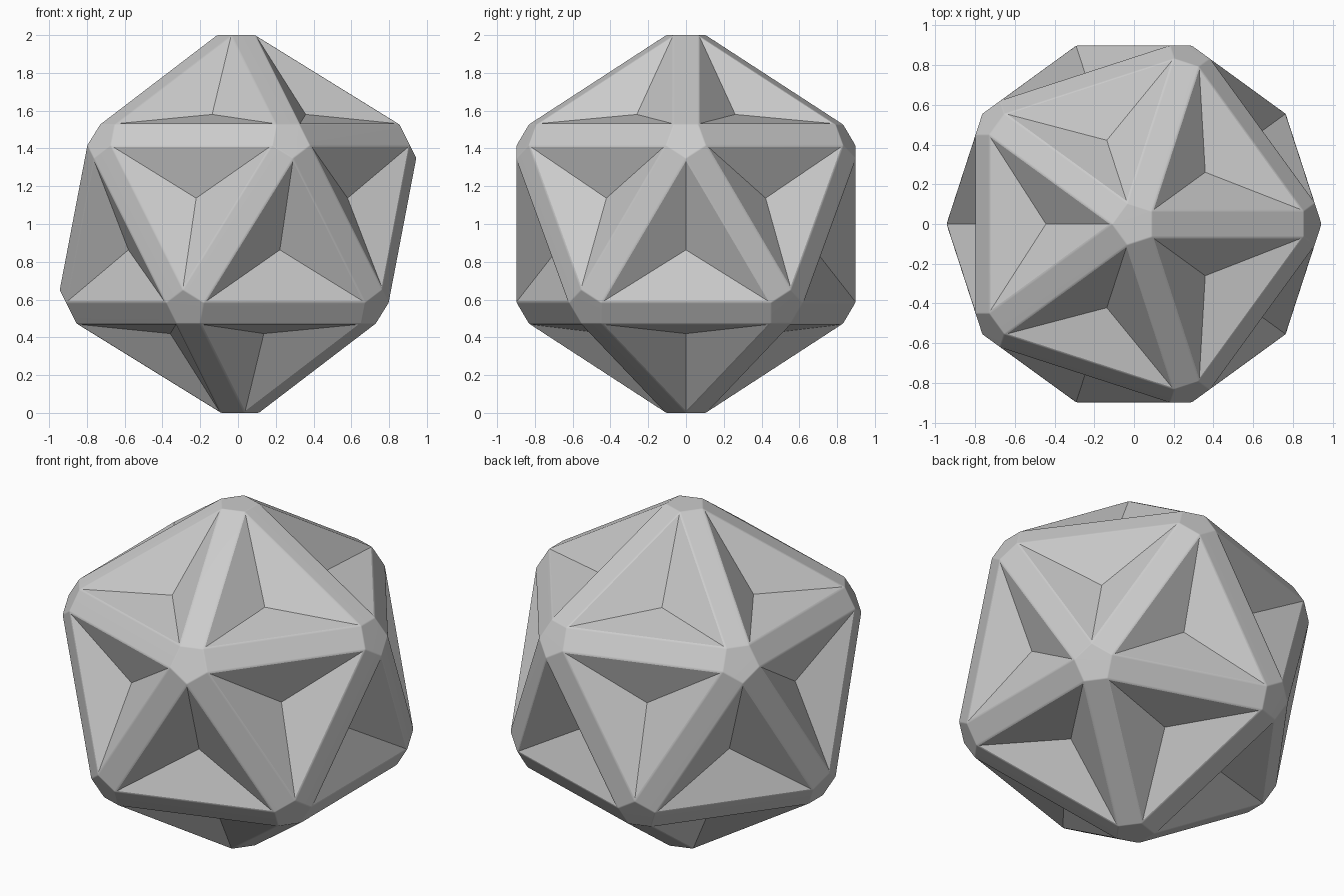
import bpy, bmesh, math
from mathutils import Matrix

if "Cube" in bpy.data.objects:
    bpy.data.objects.remove(bpy.data.objects["Cube"])

CORNER_R = 0.11    # radius of the pentagon at each corner
SOFT = 0.005       # tiny rounding of the frame edges
RIM = 0.006        # narrow rim around each pit
PIT = 0.73         # distance of pit bottoms from the centre

# Base icosahedron, turned so an upper-ring corner points to +x
ico = bmesh.new()
bmesh.ops.create_icosphere(ico, subdivisions=1, radius=1.0)
ring = next(v for v in ico.verts if 0.2 < v.co.z < 0.8)
turn = Matrix.Rotation(-math.atan2(ring.co.y, ring.co.x), 3, 'Z')
bmesh.ops.rotate(ico, verts=ico.verts[:], matrix=turn)

# Frame: a flat pentagon at every corner, joined by strips and triangles
bm = bmesh.new()
for v in ico.verts:
    n = v.co.normalized()
    for f in v.link_faces:
        c = f.calc_center_median()
        t = (c - n * c.dot(n)).normalized()
        bm.verts.new(n + t * CORNER_R)
ico.free()
bmesh.ops.convex_hull(bm, input=bm.verts[:])
bmesh.ops.dissolve_limit(bm, angle_limit=math.radians(1),
                         verts=bm.verts[:], edges=bm.edges[:])
bmesh.ops.bevel(bm, geom=bm.edges[:], offset=SOFT, offset_type='OFFSET',
                segments=2, profile=0.5, affect='EDGES')

# Pits: rim each triangle, then push its middle inward
bm.faces.ensure_lookup_table()
tris = [f for f in bm.faces if len(f.verts) == 3 and f.calc_area() > 0.15]
bmesh.ops.inset_individual(bm, faces=tris, thickness=RIM)
for v in bmesh.ops.poke(bm, faces=tris)["verts"]:
    v.co = v.co.normalized() * PIT

# Crisp pits, softly rounded frame
bm.normal_update()
for f in bm.faces:
    f.smooth = True
for e in bm.edges:
    e.smooth = e.calc_face_angle(0) < math.radians(24)

bmesh.ops.translate(bm, verts=bm.verts[:], vec=(0, 0, 1))
mesh = bpy.data.meshes.new("faceted_ball")
bm.to_mesh(mesh)
bm.free()
ball = bpy.data.objects.new("faceted_ball", mesh)
bpy.context.collection.objects.link(ball)
wn = ball.modifiers.new("flat_face_normals", 'WEIGHTED_NORMAL')
wn.keep_sharp = True
